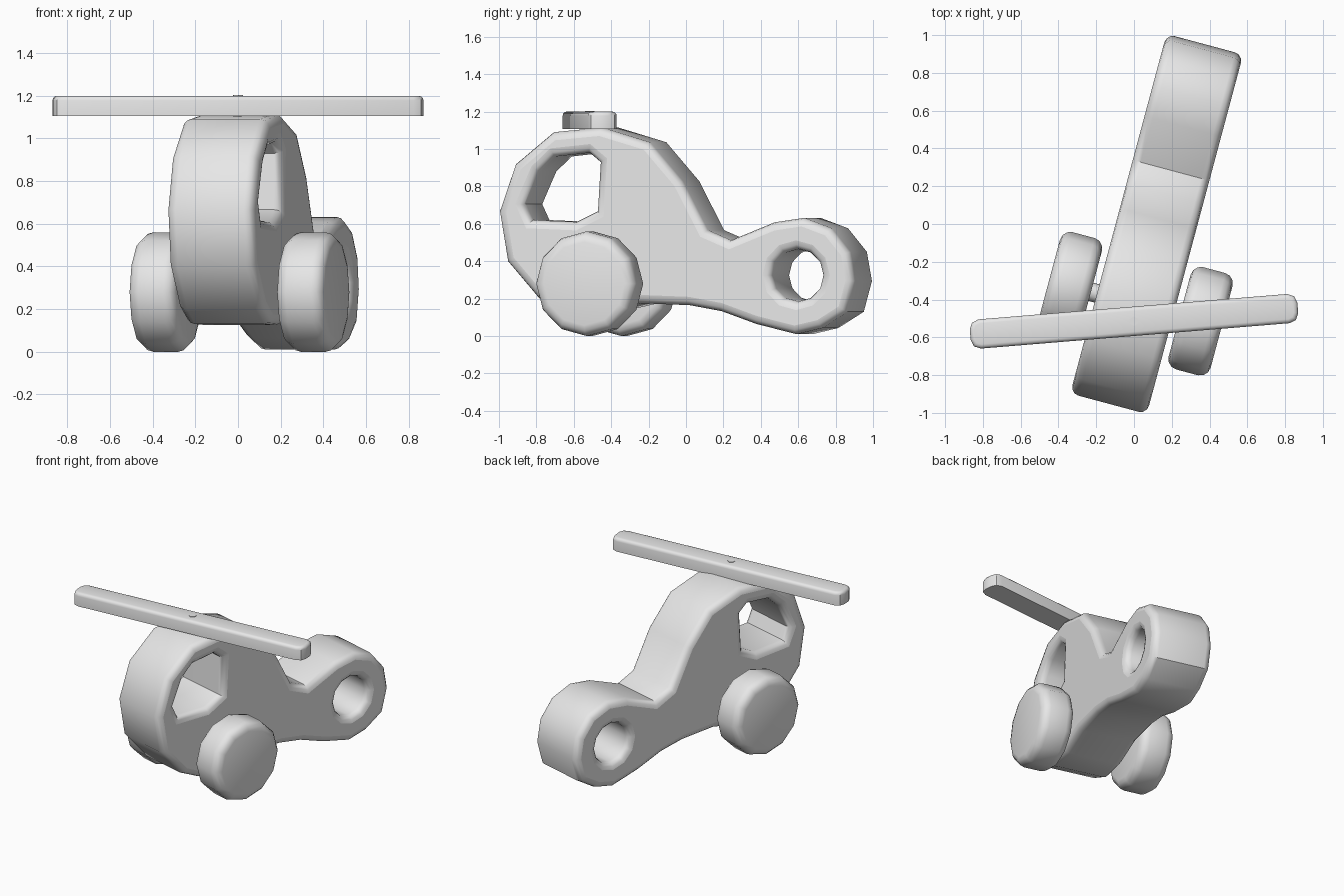
import bpy
import bmesh
from math import radians, pi
from mathutils import Matrix, Vector

cube = bpy.data.objects.get("Cube")
if cube:
    bpy.data.objects.remove(cube)

grey = bpy.data.materials.new("plain grey")
grey.use_nodes = True
grey.diffuse_color = (0.8, 0.8, 0.8, 1)
grey.node_tree.nodes["Principled BSDF"].inputs["Base Color"].default_value = (0.8, 0.8, 0.8, 1)

# Toy frame: local X runs along the body to the tail, Y is up, Z points to its left
FRAME = Matrix.Translation((0.12, 0, 0)) @ Matrix.Rotation(radians(75), 4, "Z") @ Matrix.Rotation(pi / 2, 4, "X")


def finish(obj, angle=40):
    bpy.ops.object.select_all(action="DESELECT")
    obj.select_set(True)
    bpy.context.view_layer.objects.active = obj
    if obj.type == "CURVE":
        bpy.ops.object.convert(target="MESH")
        obj = bpy.context.view_layer.objects.active
    obj.data.materials.clear()
    obj.data.materials.append(grey)
    bpy.ops.object.shade_smooth_by_angle(angle=radians(angle))


def mesh_object(name, bm, matrix):
    mesh = bpy.data.meshes.new(name)
    bm.to_mesh(mesh)
    bm.free()
    obj = bpy.data.objects.new(name, mesh)
    obj.matrix_world = matrix
    bpy.context.collection.objects.link(obj)
    return obj


def cylinder(name, sides, radius, depth, matrix, bevel=0):
    bm = bmesh.new()
    bmesh.ops.create_cone(bm, cap_ends=True, segments=sides, radius1=radius, radius2=radius, depth=depth)
    if bevel:
        rims = [e for e in bm.edges if abs(e.verts[0].co.z - e.verts[1].co.z) < 1e-4]
        bmesh.ops.bevel(bm, geom=rims, offset=bevel, segments=3, profile=0.5, affect="EDGES")
    finish(mesh_object(name, bm, matrix))


# Body: one bevelled side profile with a window and a tail hole
outline = [(-0.985, 0.667), (-0.897, 0.918), (-0.686, 1.09), (-0.42, 1.115), (-0.153, 1.036),
           (0.029, 0.828), (0.167, 0.566), (0.294, 0.512), (0.535, 0.608), (0.7, 0.632),
           (0.853, 0.576), (0.957, 0.45), (0.985, 0.294), (0.94, 0.13), (0.8, 0.043),
           (0.656, 0.01), (0.436, 0.064), (0.242, 0.133), (0.065, 0.165), (-0.2, 0.175),
           (-0.42, 0.125), (-0.62, 0.13), (-0.764, 0.198), (-0.94, 0.4)]
window = [(-0.427, 0.93), (-0.443, 0.667), (-0.56, 0.61), (-0.8, 0.62),
          (-0.84, 0.705), (-0.762, 0.88), (-0.676, 0.96), (-0.488, 0.98)]
tail_hole = [Vector((0.666, 0.325)) + Matrix.Rotation(2 * pi * i / 12, 2) @ Vector((0.14, 0))
             for i in range(12)]

BEVEL = 0.045
curve = bpy.data.curves.new("body", "CURVE")
curve.dimensions = "2D"
curve.fill_mode = "BOTH"
curve.extrude = 0.21 - BEVEL
curve.bevel_depth = BEVEL
curve.bevel_resolution = 2
curve.offset = -BEVEL
for loop in (outline, window, tail_hole):
    spline = curve.splines.new("POLY")
    spline.points.add(len(loop) - 1)
    for point, (s, z) in zip(spline.points, loop):
        point.co = (s, z, 0, 1)
    spline.use_cyclic_u = True
body = bpy.data.objects.new("body", curve)
body.matrix_world = FRAME
bpy.context.collection.objects.link(body)
finish(body)

# Wheels on a shared axle
for side, name in ((1, "left_wheel"), (-1, "right_wheel")):
    hub = FRAME @ Matrix.Translation((-0.437, 0.28, side * 0.358))
    cylinder(name, 12, 0.28, 0.23, hub, bevel=0.055)
cylinder("axle", 12, 0.05, 0.6, FRAME @ Matrix.Translation((-0.437, 0.28, 0)))

# Rotor blade: corners rounded in plan, then the top rim softened
bm = bmesh.new()
bmesh.ops.create_cube(bm, size=1, matrix=Matrix.Diagonal((1.74, 0.155, 0.094, 1)))
uprights = [e for e in bm.edges if abs(e.verts[0].co.z - e.verts[1].co.z) > 0.05]
bmesh.ops.bevel(bm, geom=uprights, offset=0.05, segments=2, profile=0.5, affect="EDGES")
rim = [e for e in bm.edges if all(v.co.z > 0.04 for v in e.verts)]
bmesh.ops.bevel(bm, geom=rim, offset=0.022, segments=3, profile=0.5, affect="EDGES")
SPIN = Matrix.Translation((0, -0.515, 0)) @ Matrix.Rotation(radians(4.7), 4, "Z")
finish(mesh_object("rotor_blade", bm, SPIN @ Matrix.Translation((0, 0, 1.153))))

# Pin holding the rotor to the body
cylinder("rotor_pin", 6, 0.025, 0.2, SPIN @ Matrix.Translation((0, 0, 1.103)))
